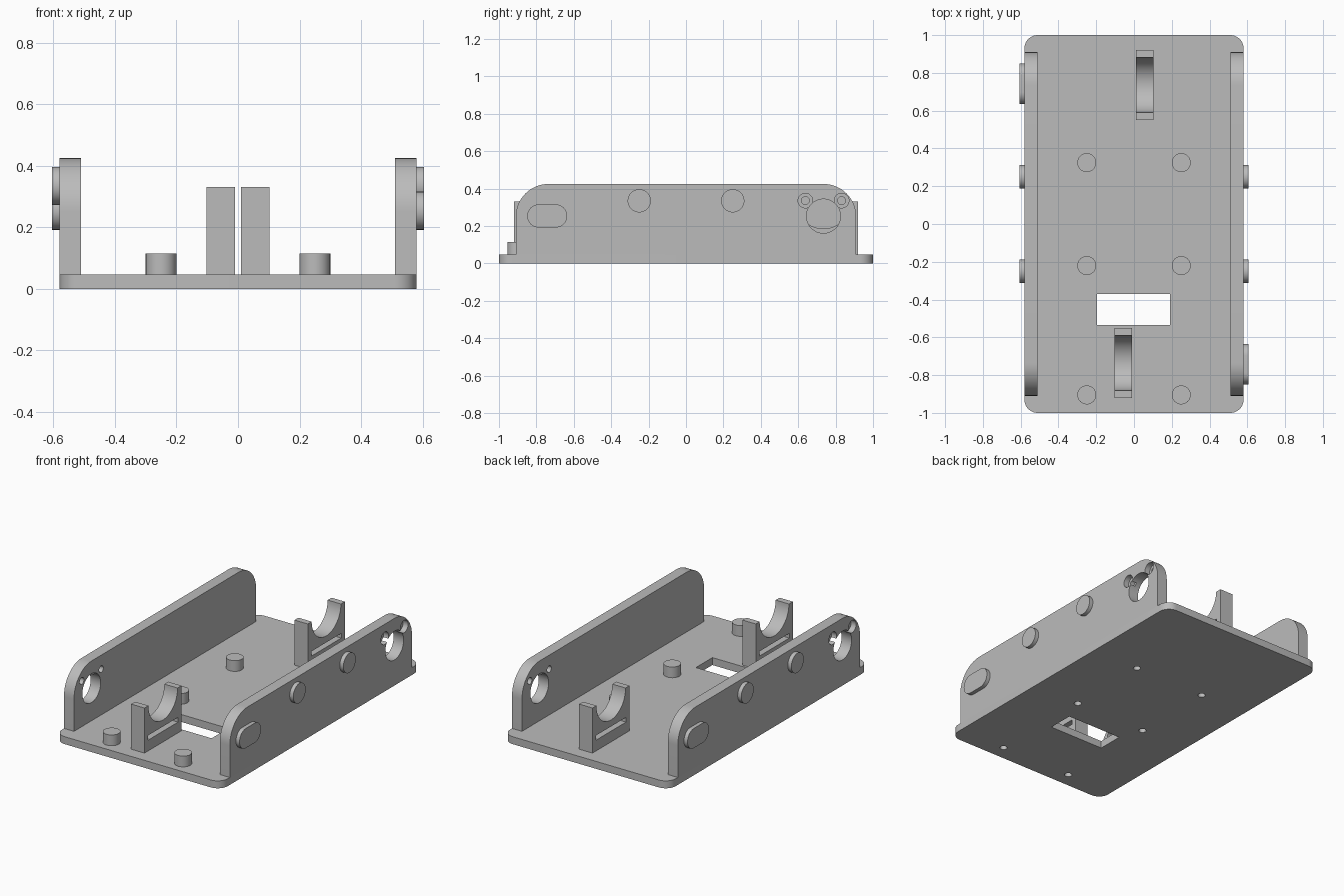
import bpy, bmesh, math
from mathutils import Matrix

cube = bpy.data.objects.get("Cube")
if cube:
    bpy.data.objects.remove(cube, do_unlink=True)

grey = bpy.data.materials.new("plain_grey")
grey.use_nodes = True
colour = (0.5, 0.5, 0.5, 1)
grey.diffuse_color = colour
grey.node_tree.nodes["Principled BSDF"].inputs["Base Color"].default_value = colour

ALONG_X = Matrix(((0, 0, 1), (1, 0, 0), (0, 1, 0))).to_4x4()  # outline in y, z
ALONG_Z = Matrix.Identity(4)                                  # outline in x, y


def arc(cx, cy, r, start, end, steps=16):
    return [(cx + r * math.cos(math.radians(start + (end - start) * i / steps)),
             cy + r * math.sin(math.radians(start + (end - start) * i / steps)))
            for i in range(steps + 1)]


def circle(cx, cy, r):
    return arc(cx, cy, r, 0, 360, 48)[:-1]


def stadium(cx, cy, r, half):
    return arc(cx + half, cy, r, -90, 90) + arc(cx - half, cy, r, 90, 270)


def box(x0, x1, y0, y1):
    return [(x0, y0), (x1, y0), (x1, y1), (x0, y1)]


def prism(name, outline, low, high, axes):
    """Extrude a closed outline between two levels."""
    bm = bmesh.new()
    face = bm.faces.new([bm.verts.new((a, b, low)) for a, b in outline])
    top = bmesh.ops.extrude_face_region(bm, geom=[face])["geom"]
    moved = [v for v in top if isinstance(v, bmesh.types.BMVert)]
    bmesh.ops.translate(bm, verts=moved, vec=(0, 0, high - low))
    bm.transform(axes)
    bmesh.ops.recalc_face_normals(bm, faces=bm.faces)
    mesh = bpy.data.meshes.new(name)
    bm.to_mesh(mesh)
    bm.free()
    mesh.materials.append(grey)
    obj = bpy.data.objects.new(name, mesh)
    bpy.context.collection.objects.link(obj)
    return obj


def combine(obj, others, operation):
    """Apply booleans one by one and remove the helper solids."""
    for other in others:
        other.hide_render = True
        mod = obj.modifiers.new("cut", "BOOLEAN")
        mod.operation, mod.solver, mod.object = operation, "EXACT", other
        bpy.context.view_layer.objects.active = obj
        bpy.ops.object.modifier_apply(modifier=mod.name)
        bpy.data.objects.remove(other, do_unlink=True)


def opposite(obj, name):
    """Copy turned half a revolution about the vertical axis."""
    twin = bpy.data.objects.new(name, obj.data.copy())
    twin.data.transform(Matrix.Rotation(math.pi, 4, "Z"))
    bpy.context.collection.objects.link(twin)
    return twin


# Base plate with rounded corners and a cable opening
T = 0.047
corner = 0.07
outline = []
for sx, sy, a in ((1, 1, 0), (-1, 1, 90), (-1, -1, 180), (1, -1, 270)):
    outline += arc(sx * (0.58 - corner), sy * (1 - corner), corner, a, a + 90, 12)
plate = prism("base_plate", outline, 0, T, ALONG_Z)
combine(plate, [prism("opening", box(-0.195, 0.19, -0.535, -0.37), -0.1, 0.1, ALONG_Z)],
        "DIFFERENCE")
parts = [plate]

# Standoff posts, with blind screw holes from below
for row, y in (("back", 0.325), ("middle", -0.22), ("front", -0.905)):
    for side, x in (("left", 0.25), ("right", -0.25)):
        hole = prism("screw_hole", circle(x, y, 0.022), -0.05, 0.09, ALONG_Z)
        post = prism(f"{row}_{side}_post", circle(x, y, 0.05), T, 0.115, ALONG_Z)
        for target in (plate, post):
            copy = hole.copy()
            bpy.context.collection.objects.link(copy)
            combine(target, [copy], "DIFFERENCE")
        bpy.data.objects.remove(hole, do_unlink=True)
        parts.append(post)

# Side wall: rounded top corners, raised rims, slot, round holes
wall = prism("left_wall",
             [(-0.91, T), (0.91, T)] + arc(0.735, 0.25, 0.175, 0, 90)
             + arc(-0.735, 0.25, 0.175, 90, 180), 0.51, 0.58, ALONG_X)
rims = [prism("slot_rim", stadium(-0.742, 0.254, 0.062, 0.045), 0.55, 0.605, ALONG_X)]
cuts = [prism("slot", stadium(-0.742, 0.254, 0.05, 0.045), 0.4, 0.7, ALONG_X),
        prism("shaft_hole", circle(0.735, 0.253, 0.091), 0.4, 0.7, ALONG_X)]
for y in (-0.25, 0.25):
    rims.append(prism("hole_rim", circle(y, 0.335, 0.062), 0.55, 0.605, ALONG_X))
    cuts.append(prism("hole", circle(y, 0.335, 0.05), 0.4, 0.7, ALONG_X))
for y in (0.638, 0.832):
    cuts.append(prism("bolt_hole", circle(y, 0.336, 0.021), 0.4, 0.7, ALONG_X))
    cuts.append(prism("counterbore", circle(y, 0.336, 0.039), 0.545, 0.7, ALONG_X))
combine(wall, rims, "UNION")
combine(wall, cuts, "DIFFERENCE")
parts += [wall, opposite(wall, "right_wall")]

# Cradle: block with a half-round seat and a strap slot underneath
cradle = prism("front_cradle",
               [(-0.92, T), (-0.55, T), (-0.55, 0.332)]
               + arc(-0.735, 0.332, 0.146, 0, -180, 32) + [(-0.92, 0.332)],
               -0.103, -0.01, ALONG_X)
combine(cradle, [prism("strap_slot", box(-0.885, -0.585, 0.115, 0.145), -0.2, 0.1, ALONG_X)],
        "DIFFERENCE")
parts += [cradle, opposite(cradle, "back_cradle")]

# Smooth the round surfaces, keep edges sharp
bpy.ops.object.select_all(action="DESELECT")
for part in parts:
    part.select_set(True)
bpy.context.view_layer.objects.active = plate
bpy.ops.object.shade_smooth_by_angle(angle=math.radians(30))
